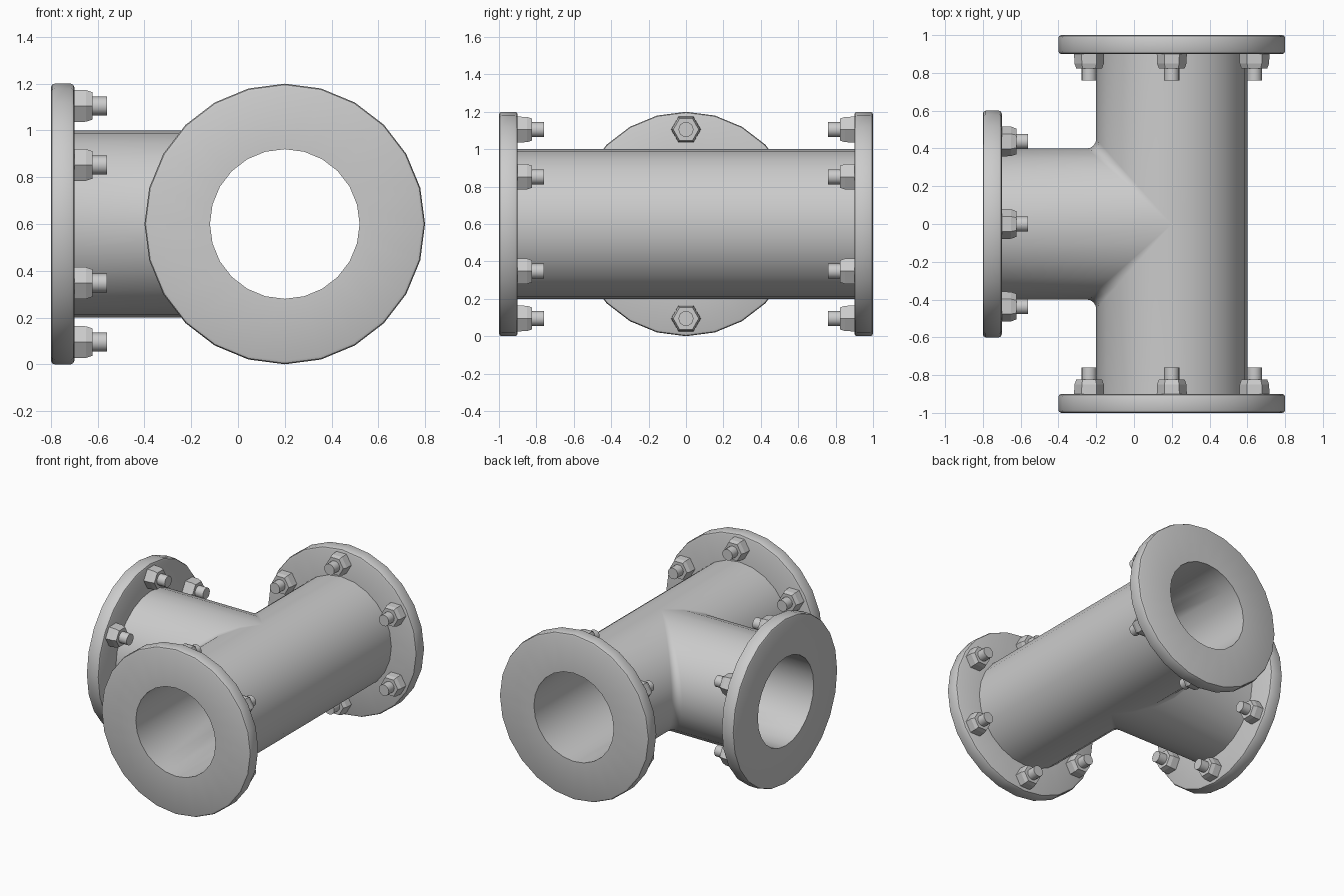
import bpy, bmesh
from math import sin, cos, pi, radians
from mathutils import Matrix, Vector

if "Cube" in bpy.data.objects:
    bpy.data.objects.remove(bpy.data.objects["Cube"], do_unlink=True)

GREY = (0.6, 0.6, 0.6, 1.0)
metal = bpy.data.materials.new("grey_metal")
metal.use_nodes = True
metal.diffuse_color = GREY
metal.node_tree.nodes["Principled BSDF"].inputs["Base Color"].default_value = GREY

CENTRE = Vector((0.2, 0, 0.6))   # where the pipe axes cross
SIDES = 24
OUTER, BORE = 0.4, 0.32          # pipe radii
REACH, END = 0.9, 1.0            # inner and outer face of each flange


def finish(bm, name, smooth=True):
    """Weld the mesh, turn it into an object and shade it."""
    bmesh.ops.remove_doubles(bm, verts=bm.verts, dist=1e-5)
    bmesh.ops.recalc_face_normals(bm, faces=bm.faces)
    mesh = bpy.data.meshes.new(name)
    bm.to_mesh(mesh)
    bm.free()
    mesh.materials.append(metal)
    obj = bpy.data.objects.new(name, mesh)
    bpy.context.collection.objects.link(obj)
    if smooth:
        bpy.ops.object.select_all(action='DESELECT')
        obj.select_set(True)
        bpy.context.view_layer.objects.active = obj
        bpy.ops.object.shade_smooth_by_angle(angle=radians(40))
    return obj


def skin(bm, rows):
    """Join neighbouring closed rows of points with quads."""
    rings = [[bm.verts.new(p) for p in row] for row in rows]
    for a, b in zip(rings, rings[1:]):
        for i in range(len(a)):
            j = (i + 1) % len(a)
            bm.faces.new((a[i], a[j], b[j], b[i]))


def lathe(name, profile, sides, frame, smooth=True):
    """Spin (radius, height) points round the frame's z axis."""
    bm = bmesh.new()
    skin(bm, [[frame @ Vector((r * cos(2 * pi * i / sides), r * sin(2 * pi * i / sides), h))
               for i in range(sides)] for r, h in profile])
    return finish(bm, name, smooth)


def corner_path(radius, t, fillet):
    """Level path along the branch, round the crotch and along the main pipe."""
    x, y, z = -radius * cos(t), radius * cos(t), radius * sin(t)
    f = fillet * cos(t)
    pts = [(-REACH, y, z)]
    for k in range(5):
        a = k * pi / 8
        pts.append((x - f + f * sin(a), y + f - f * cos(a), z))
    return pts + [(x, REACH, z)]


# Tee pipe: two mirrored front corners and a plain back half
bm = bmesh.new()
half = SIDES // 2
angles = [-pi / 2 + pi * i / half for i in range(half + 1)]
for side in (1, -1):
    rows = []
    for t in angles:
        loop = corner_path(OUTER, t, 0.05) + corner_path(BORE, t, 0)[::-1]
        rows.append([CENTRE + Vector((x, side * y, z)) for x, y, z in loop])
    skin(bm, rows)
rows = []
for t in angles:
    loop = [(OUTER, y) for y in (-REACH, 0, REACH)] + [(BORE, y) for y in (REACH, 0, -REACH)]
    rows.append([CENTRE + Vector((r * cos(t), y, r * sin(t))) for r, y in loop])
skin(bm, rows)
finish(bm, "tee_pipe")

# Flanges with their nuts and bolts
RIM, B = 0.6, 0.015
flange = [(BORE, REACH), (RIM - B, REACH), (RIM - B * 0.3, REACH + B * 0.3), (RIM, REACH + B),
          (RIM, END - B), (RIM - B * 0.3, END - B * 0.3), (RIM - B, END), (BORE, END), (BORE, REACH)]
nut = [(0, 0.91), (0.08, 0.91), (0.078, 0.85), (0.068, 0.823), (0, 0.823)]
bolt = [(0, 0.83), (0.04, 0.83), (0.04, 0.76), (0, 0.76)]

UP = Vector((0, 0, 1))
for label, out in (("front", (0, -1, 0)), ("back", (0, 1, 0)), ("right", (-1, 0, 0))):
    out = Vector(out)
    turn = Matrix((UP.cross(out), UP, out)).transposed().to_4x4()
    frame = Matrix.Translation(CENTRE) @ turn
    lathe(label + "_flange", flange, SIDES, frame)
    for i in range(6):
        a = pi / 2 + i * pi / 3
        spot = frame @ Matrix.Translation((0.505 * cos(a), 0.505 * sin(a), 0))
        lathe(f"{label}_nut_{i + 1}", nut, 6, spot, smooth=False)
        lathe(f"{label}_bolt_{i + 1}", bolt, 16, spot)
